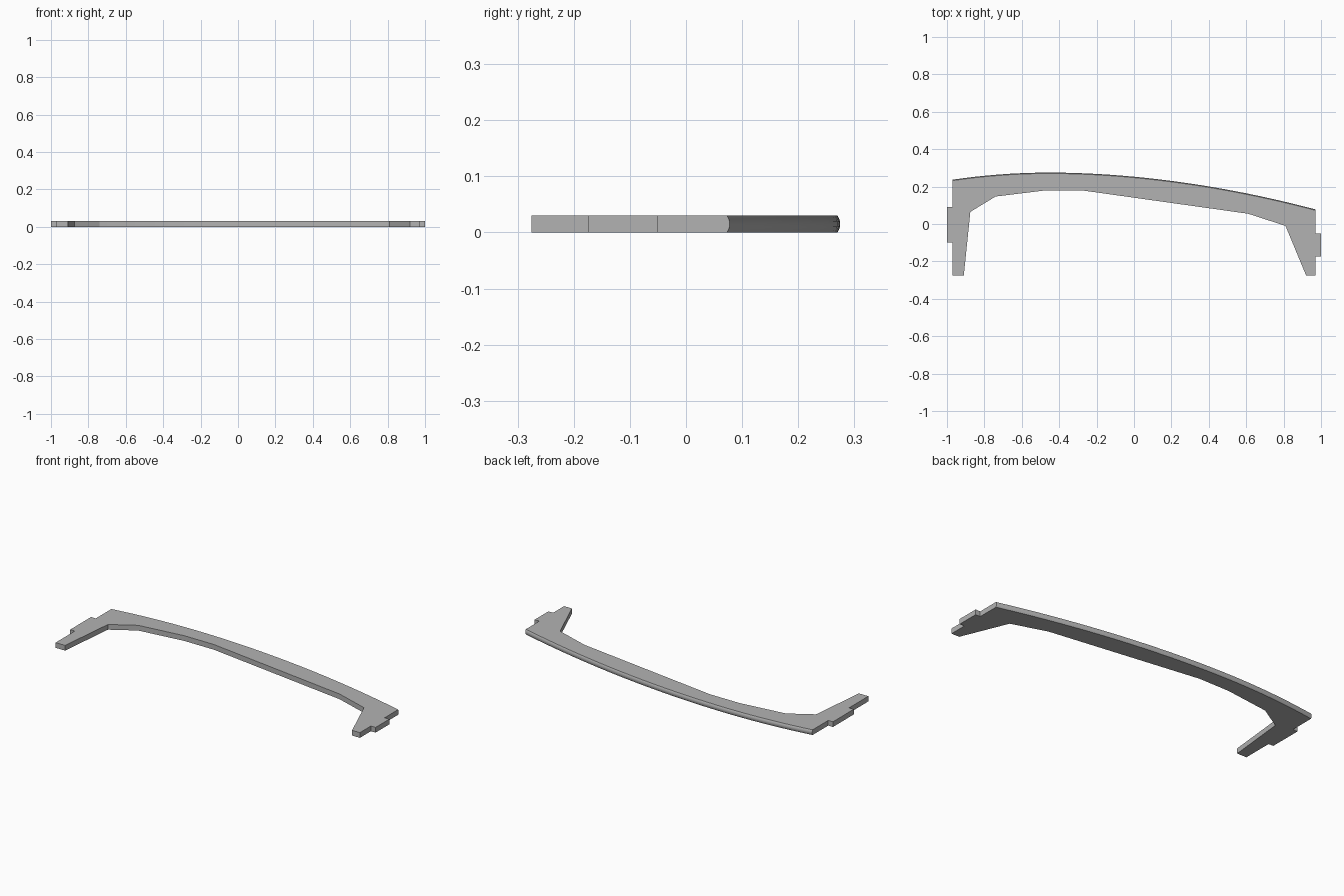
import bpy
import bmesh
import math

cube = bpy.data.objects.get("Cube")
if cube:
    bpy.data.objects.remove(cube)

THICK = 0.03
BULGE = 0.005
LAYERS = 6
SEGMENTS = 32
END = 0.97


def rear_edge(x):
    """Lopsided arch of the rear edge, highest left of centre."""
    peak_x, peak_y = -0.45, 0.275
    if x < peak_x:
        return peak_y - 0.038 * ((peak_x - x) / (END + peak_x)) ** 2
    return peak_y - 0.197 * ((x - peak_x) / (END - peak_x)) ** 1.9


# Right leg with its tab, inner edge of the span, left leg with its tab
front_outline = [
    (-0.97, 0.09), (-1.0, 0.09), (-1.0, -0.10), (-0.97, -0.10),
    (-0.97, -0.275), (-0.91, -0.275), (-0.875, 0.065), (-0.74, 0.147),
    (-0.47, 0.18), (-0.28, 0.18), (0.61, 0.055), (0.81, -0.01),
    (0.92, -0.275), (0.97, -0.275), (0.97, -0.175), (1.0, -0.175),
    (1.0, -0.05), (0.97, -0.05),
]
rear_x = [END - 2 * END * i / SEGMENTS for i in range(SEGMENTS + 1)]

# Stack outlines upward, bowing the rear edge outward at mid height
bm = bmesh.new()
rings = []
for k in range(LAYERS + 1):
    t = k / LAYERS
    inset = BULGE * (2 * t - 1) ** 2
    points = front_outline + [(x, rear_edge(x) - inset) for x in rear_x]
    rings.append([bm.verts.new((x, y, THICK * t)) for x, y in points])

# Front walls are single tall faces, the rounded rear is layered
n = len(rings[0])
first_rear = len(front_outline)
for i in range(n):
    j = (i + 1) % n
    if i >= first_rear and j >= first_rear:
        for low, high in zip(rings, rings[1:]):
            bm.faces.new((low[i], low[j], high[j], high[i]))
    else:
        up = [r[j] for r in rings] if j >= first_rear else [rings[0][j], rings[-1][j]]
        down = [r[i] for r in rings] if i >= first_rear else [rings[0][i], rings[-1][i]]
        bm.faces.new(up + down[::-1])
bm.faces.new(rings[-1])
bm.faces.new(rings[0][::-1])
bmesh.ops.delete(bm, geom=[v for v in bm.verts if not v.link_faces], context='VERTS')
bmesh.ops.recalc_face_normals(bm, faces=bm.faces)

mesh = bpy.data.meshes.new("curved_brace")
bm.to_mesh(mesh)
bm.free()
brace = bpy.data.objects.new("curved_brace", mesh)
bpy.context.collection.objects.link(brace)

# Plain grey finish
grey = bpy.data.materials.new("plain_grey")
grey.use_nodes = True
colour = (0.45, 0.45, 0.45, 1.0)
grey.diffuse_color = colour
grey.node_tree.nodes["Principled BSDF"].inputs["Base Color"].default_value = colour
mesh.materials.append(grey)

bpy.ops.object.select_all(action='DESELECT')
brace.select_set(True)
bpy.context.view_layer.objects.active = brace
bpy.ops.object.shade_smooth_by_angle(angle=math.radians(20))
